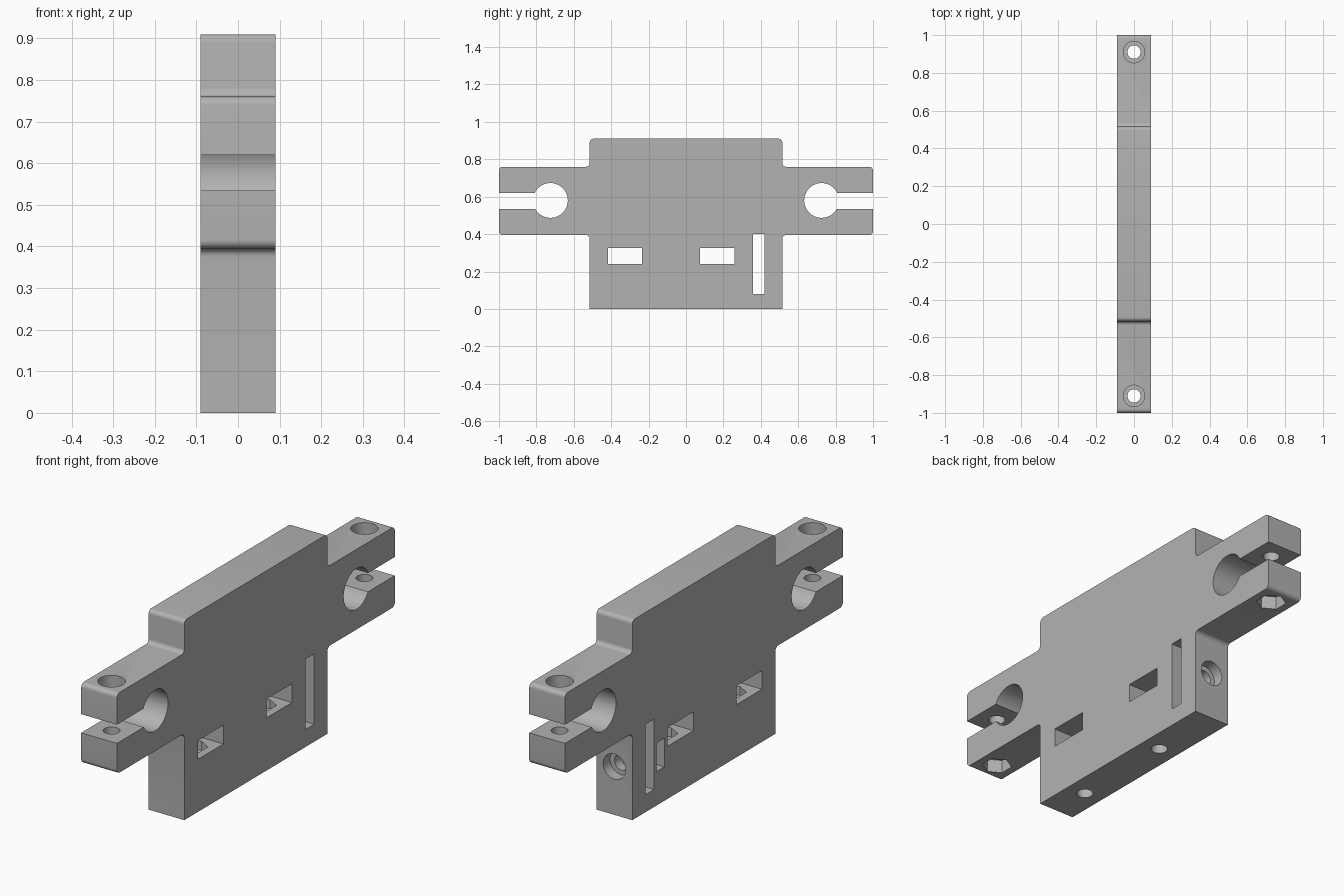
import bpy, bmesh, math
from mathutils import Vector, Matrix

if "Cube" in bpy.data.objects:
    bpy.data.objects.remove(bpy.data.objects["Cube"], do_unlink=True)

HALF = 0.09     # half thickness of the plate
FILLET = 0.02

grey = bpy.data.materials.new("plain grey")
grey.use_nodes = True
grey.diffuse_color = (0.45, 0.45, 0.45, 1)
grey.node_tree.nodes["Principled BSDF"].inputs["Base Color"].default_value = (0.45, 0.45, 0.45, 1)


def make_object(name, bm):
    bmesh.ops.recalc_face_normals(bm, faces=bm.faces)
    mesh = bpy.data.meshes.new(name)
    bm.to_mesh(mesh)
    bm.free()
    mesh.materials.append(grey)
    obj = bpy.data.objects.new(name, mesh)
    bpy.context.collection.objects.link(obj)
    return obj


def rounded(corners, steps=6):
    """Outline in (y, z) with the corners marked True rounded off."""
    out = []
    for i, (y, z, soft) in enumerate(corners):
        p = Vector((y, z))
        if not soft:
            out.append(p)
            continue
        a = (Vector(corners[i - 1][:2]) - p).normalized() * FILLET
        b = (Vector(corners[(i + 1) % len(corners)][:2]) - p).normalized() * FILLET
        for k in range(steps + 1):
            t = math.pi / 2 * k / steps
            out.append(p + a * (1 - math.sin(t)) + b * (1 - math.cos(t)))
    return out


# Plate: half outline mirrored to the other end, then extruded
half = [(0.515, 0, False), (0.515, 0.395, True), (1, 0.395, True),
        (1, 0.76, True), (0.515, 0.76, True), (0.515, 0.91, True)]
outline = rounded(half + [(-y, z, s) for y, z, s in reversed(half)])
bm = bmesh.new()
face = bm.faces.new([bm.verts.new((-HALF, p.x, p.y)) for p in outline])
extruded = bmesh.ops.extrude_face_region(bm, geom=[face])["geom"]
bmesh.ops.translate(bm, vec=(2 * HALF, 0, 0),
                    verts=[v for v in extruded if isinstance(v, bmesh.types.BMVert)])
plate = make_object("clamp_plate", bm)


def box(name, x, y, z):
    bm = bmesh.new()
    bmesh.ops.create_cube(bm, size=1)
    for v in bm.verts:
        v.co = [(r[0] + r[1]) / 2 + c * (r[1] - r[0]) for r, c in zip((x, y, z), v.co)]
    return make_object(name, bm)


def bore(name, axis, start, end, radius, sides=48):
    """Prism between two points; axis turns it from upright to x or y."""
    start, end = Vector(start), Vector(end)
    turn = {"X": Matrix.Rotation(math.pi / 2, 4, "Y"),
            "Y": Matrix.Rotation(math.pi / 2, 4, "X"), "Z": Matrix()}[axis]
    bm = bmesh.new()
    bmesh.ops.create_cone(bm, cap_ends=True, segments=sides, radius1=radius, radius2=radius,
                          depth=(end - start).length,
                          matrix=Matrix.Translation((start + end) / 2) @ turn)
    return make_object(name, bm)


def cut(cutter):
    cutter.hide_render = True
    mod = plate.modifiers.new("cut", "BOOLEAN")
    mod.operation = "DIFFERENCE"
    mod.solver = "EXACT"
    mod.object = cutter
    bpy.context.view_layer.objects.active = plate
    bpy.ops.object.modifier_apply(modifier=mod.name)
    bpy.data.objects.remove(cutter, do_unlink=True)


THROUGH = (-0.2, 0.2)
SCREW, HEAD, NUT = 0.035, 0.057, 0.063

# Clamp ends: rod bore, slit, screw hole with head and nut recesses
for side in (-1, 1):
    cut(bore("rod_bore", "X", (-0.2, side * 0.725, 0.58), (0.2, side * 0.725, 0.58), 0.093, 64))
    cut(box("clamp_slit", THROUGH, sorted((side * 0.76, side * 1.1)), (0.535, 0.62)))
    y = side * 0.91
    cut(bore("screw_hole", "Z", (0, y, 0.3), (0, y, 0.85), SCREW))
    cut(bore("head_recess", "Z", (0, y, 0.69), (0, y, 0.85), HEAD))
    cut(bore("nut_recess", "Z", (0, y, 0.3), (0, y, 0.455), NUT, 6))

# Base windows with a nut seat and a screw hole from below
for y in (-0.326, 0.168):
    cut(box("window", THROUGH, (y - 0.092, y + 0.092), (0.24, 0.325)))
    cut(bore("base_screw_hole", "Z", (0, y, -0.1), (0, y, 0.28), SCREW))
    cut(bore("nut_seat", "Z", (0, y, 0.2), (0, y, 0.28), NUT, 6))

# Tall slot, crossed by the end screw with its head recess and side nut pocket
cut(box("tall_slot", THROUGH, (0.358, 0.42), (0.08, 0.4)))
cut(bore("end_screw_hole", "Y", (0, 0.3, 0.22), (0, 0.6, 0.22), SCREW))
cut(bore("end_head_recess", "Y", (0, 0.465, 0.22), (0, 0.6, 0.22), HEAD))
cut(box("nut_pocket", (-0.2, 0.055), (0.285, 0.342), (0.155, 0.285)))

# Smooth curved walls, sharp edges kept
bpy.ops.object.select_all(action="DESELECT")
plate.select_set(True)
bpy.context.view_layer.objects.active = plate
bpy.ops.object.shade_smooth_by_angle(angle=math.radians(30))
